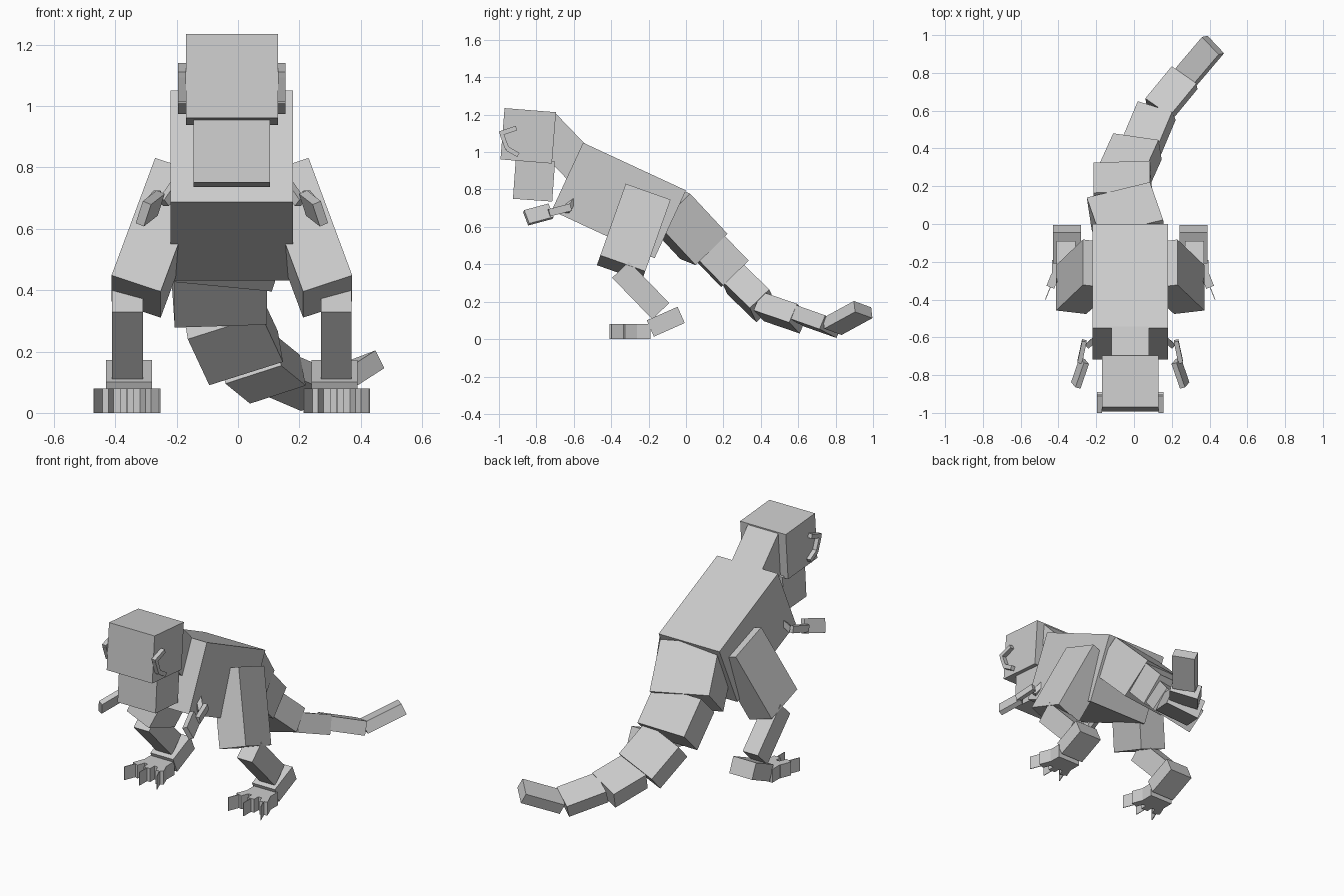
import bpy
from mathutils import Vector as V

cube = bpy.data.objects.get("Cube")
if cube:
    bpy.data.objects.remove(cube, do_unlink=True)

MID = -0.02  # symmetry plane of the body

grey = bpy.data.materials.new("plain_grey")
grey.use_nodes = True
grey.diffuse_color = (0.6, 0.6, 0.6, 1)
grey.node_tree.nodes["Principled BSDF"].inputs["Base Color"].default_value = grey.diffuse_color


def block(name, corner, along, across, depth, mirror=False):
    """Box hung below a top face given by a corner and two edges."""
    corner, along, across = V(corner) - V((MID, 0, 0)), V(along), V(across)
    width = across.length
    across = (across - across.project(along)).normalized() * width
    down = -across.cross(along).normalized() * depth
    top = [corner, corner + across, corner + across + along, corner + along]
    verts = top + [p + down for p in top]
    faces = [(0, 1, 2, 3), (7, 6, 5, 4)]
    faces += [(i, i + 4, (i + 1) % 4 + 4, (i + 1) % 4) for i in range(4)]
    mesh = bpy.data.meshes.new(name)
    mesh.from_pydata(verts, [], faces)
    mesh.materials.append(grey)
    obj = bpy.data.objects.new(name, mesh)
    obj.location.x = MID
    bpy.context.collection.objects.link(obj)
    if mirror:
        obj.modifiers.new("both_sides", 'MIRROR')
    return obj


def pair(name, corner, along, across, depth):
    return block(name, corner, along, across, depth, True)


# Torso, neck and head
block("torso", (-0.22, -0.55, 1.05), (0, 0.55, -0.255), (0.4, 0, 0), 0.4)
block("neck", (-0.12, -0.7, 1.21), (0, 0.26, -0.27), (0.2, 0, 0), 0.2)
block("head", (-0.17, -0.97, 1.235), (0, 0.275, -0.022), (0.3, 0, 0), 0.275)
block("jaw", (-0.145, -0.91, 0.965), (0, 0.21, -0.015), (0.25, 0, 0), 0.215)

# Hooked ridges on the cheeks
ridge = (0.025, 0, 0)
pair("ridge_top", (0.13, -1.0, 1.11), (0, 0.09, 0.03), ridge, 0.025)
pair("ridge_front", (0.13, -0.975, 1.1), (0, 0.03, -0.08), ridge, 0.022)
pair("ridge_bottom", (0.13, -0.95, 1.03), (0, 0.06, -0.035), ridge, 0.025)

# Tail, from root to tip: corner, along, across, depth
tail = [
    ((-0.18, -0.06, 0.81), (-0.07, 0.2, -0.215), (0.335, 0.08, -0.03), 0.24),
    ((-0.215, 0.165, 0.575), (0, 0.16, -0.165), (0.3, 0, 0.02), 0.19),
    ((-0.18, 0.325, 0.34), (0.07, 0.155, -0.15), (0.24, -0.035, 0.076), 0.145),
    ((-0.06, 0.46, 0.195), (0.08, 0.19, -0.065), (0.18, -0.06, 0.06), 0.11),
    ((0.06, 0.665, 0.14), (0.14, 0.17, -0.06), (0.135, -0.085, 0.045), 0.08),
    ((0.22, 0.825, 0.08), (0.14, 0.165, 0.09), (0.09, -0.09, 0.035), 0.065),
]
for n, part in enumerate(tail):
    block(f"tail_{n + 1}", *part)

# Arms
pair("upper_arms", (0.15, -0.575, 0.795), (0.07, -0.065, -0.1), (-0.02, -0.02, 0), 0.03)
pair("forearms", (0.235, -0.62, 0.725), (0.025, -0.115, -0.03), (-0.025, 0, 0), 0.04)
pair("hands", (0.225, -0.735, 0.725), (0.045, -0.13, -0.035), (-0.025, -0.01, -0.012), 0.08)

# Legs
pair("thighs", (0.07, -0.341, 0.778), (0, 0.24, -0.085), (0.16, 0.021, 0.052), 0.43)
pair("shins", (0.27, -0.305, 0.415), (0, 0.215, -0.222), (0.1, 0, 0), 0.125)
pair("heels", (0.24, -0.21, 0.1), (0, 0.165, 0.073), (0.15, 0, 0), 0.095)
pair("feet", (0.245, -0.3, 0.08), (0, 0.11, 0), (0.15, 0, 0), 0.08)

# Splayed toes with thin upright claws
for side, label in ((-1, "inner"), (0, "middle"), (1, "outer")):
    way = V((0.4 * side, -1, 0)).normalized()
    left = V((way.y, -way.x, 0))
    root = V((0.322 + 0.055 * side, -0.27, 0.08))
    pair(label + "_toes", root - left * 0.022, way * 0.07, left * 0.044, 0.08)
    pair(label + "_claws", root + way * 0.07 - left * 0.002, way * 0.07, left * 0.004, 0.08)
